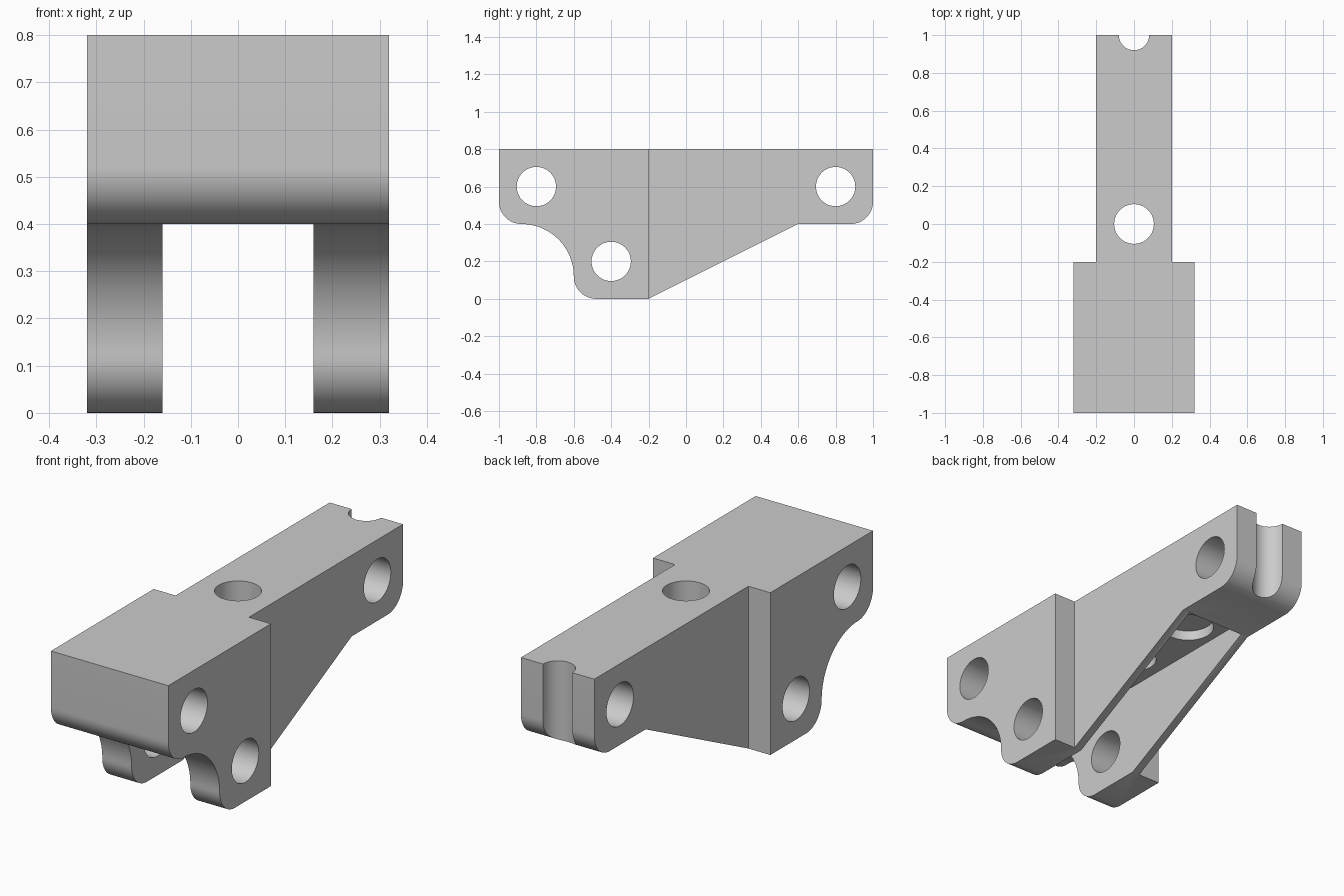
import bpy, bmesh, math
from mathutils import Matrix, Vector

if "Cube" in bpy.data.objects:
    bpy.data.objects.remove(bpy.data.objects["Cube"], do_unlink=True)

grey = bpy.data.materials.new("plain grey")
grey.use_nodes = True
colour = (0.6, 0.6, 0.6, 1)
grey.diffuse_color = colour
grey.node_tree.nodes["Principled BSDF"].inputs["Base Color"].default_value = colour


def arc(cy, cz, r, start, end, steps=16):
    angles = [math.radians(start + (end - start) * i / steps) for i in range(steps + 1)]
    return [(cy + r * math.cos(a), cz + r * math.sin(a)) for a in angles]


def add_object(name, bm):
    bmesh.ops.recalc_face_normals(bm, faces=bm.faces)
    mesh = bpy.data.meshes.new(name)
    bm.to_mesh(mesh)
    bm.free()
    mesh.materials.append(grey)
    obj = bpy.data.objects.new(name, mesh)
    bpy.context.collection.objects.link(obj)
    return obj


def prism(name, outline, half_width):
    bm = bmesh.new()
    face = bm.faces.new([bm.verts.new((-half_width, y, z)) for y, z in outline])
    side = bmesh.ops.extrude_face_region(bm, geom=[face])["geom"]
    moved = [v for v in side if isinstance(v, bmesh.types.BMVert)]
    bmesh.ops.translate(bm, verts=moved, vec=(2 * half_width, 0, 0))
    return add_object(name, bm)


def box(name, low, high):
    low, high = Vector(low), Vector(high)
    bm = bmesh.new()
    place = Matrix.Translation((low + high) / 2) @ Matrix.Diagonal((*(high - low), 1))
    bmesh.ops.create_cube(bm, size=1, matrix=place)
    return add_object(name, bm)


def rod(name, centre, radius, depth, axis="Z"):
    bm = bmesh.new()
    turn = Matrix.Rotation(math.pi / 2, 4, "Y") if axis == "X" else Matrix.Identity(4)
    bmesh.ops.create_cone(bm, cap_ends=True, segments=64, radius1=radius, radius2=radius,
                          depth=depth, matrix=Matrix.Translation(centre) @ turn)
    return add_object(name, bm)


# Side profile: rounded nose, concave throat, rounded foot, sloping underside
outline = [(1, 0.8), (-1, 0.8)]
outline += arc(-0.88, 0.52, 0.12, 180, 270)
outline += arc(-0.88, 0.12, 0.28, 90, 0, 24)[1:]
outline += arc(-0.48, 0.12, 0.12, 180, 270)[1:]
outline += [(-0.2, 0), (0.6, 0.4)]
outline += arc(0.88, 0.52, 0.12, 270, 360)
body = prism("bracket_body", outline, 0.32)

# Narrow the rear arm on both sides
cutters = [box("side_cutter", (min(s * 0.2, s), -0.2, -1), (max(s * 0.2, s), 2, 2))
           for s in (-1, 1)]

# Slot between the legs and shallow pocket above it
cutters.append(box("slot_cutter", (-0.16, -2, -1), (0.16, 0.7, 0.4)))
cutters.append(box("pocket_cutter", (-0.16, -0.6, 0.3), (0.16, 0.6, 0.467)))

# Cross pin holes
for y, z in ((-0.8, 0.6), (-0.4, 0.2), (0.8, 0.6)):
    cutters.append(rod("pin_hole_cutter", (0, y, z), 0.105, 2, "X"))

# Vertical hole, rear half-round groove and blind seat under the arm
cutters.append(rod("top_hole_cutter", (0, 0, 0.6), 0.105, 1))
cutters.append(rod("rear_groove_cutter", (0, 1, 0.6), 0.08, 1))
cutters.append(rod("seat_cutter", (0, 0.4, 0.467), 0.12, 0.1))

bpy.context.view_layer.objects.active = body
for cutter in cutters:
    cutter.hide_render = True
    cut = body.modifiers.new("cut", "BOOLEAN")
    cut.operation = "DIFFERENCE"
    cut.solver = "EXACT"
    cut.object = cutter
    bpy.ops.object.modifier_apply(modifier=cut.name)
    bpy.data.objects.remove(cutter, do_unlink=True)

# Smooth the curved walls, keep the edges crisp
bpy.ops.object.select_all(action="DESELECT")
body.select_set(True)
bpy.ops.object.shade_smooth_by_angle(angle=math.radians(30))
